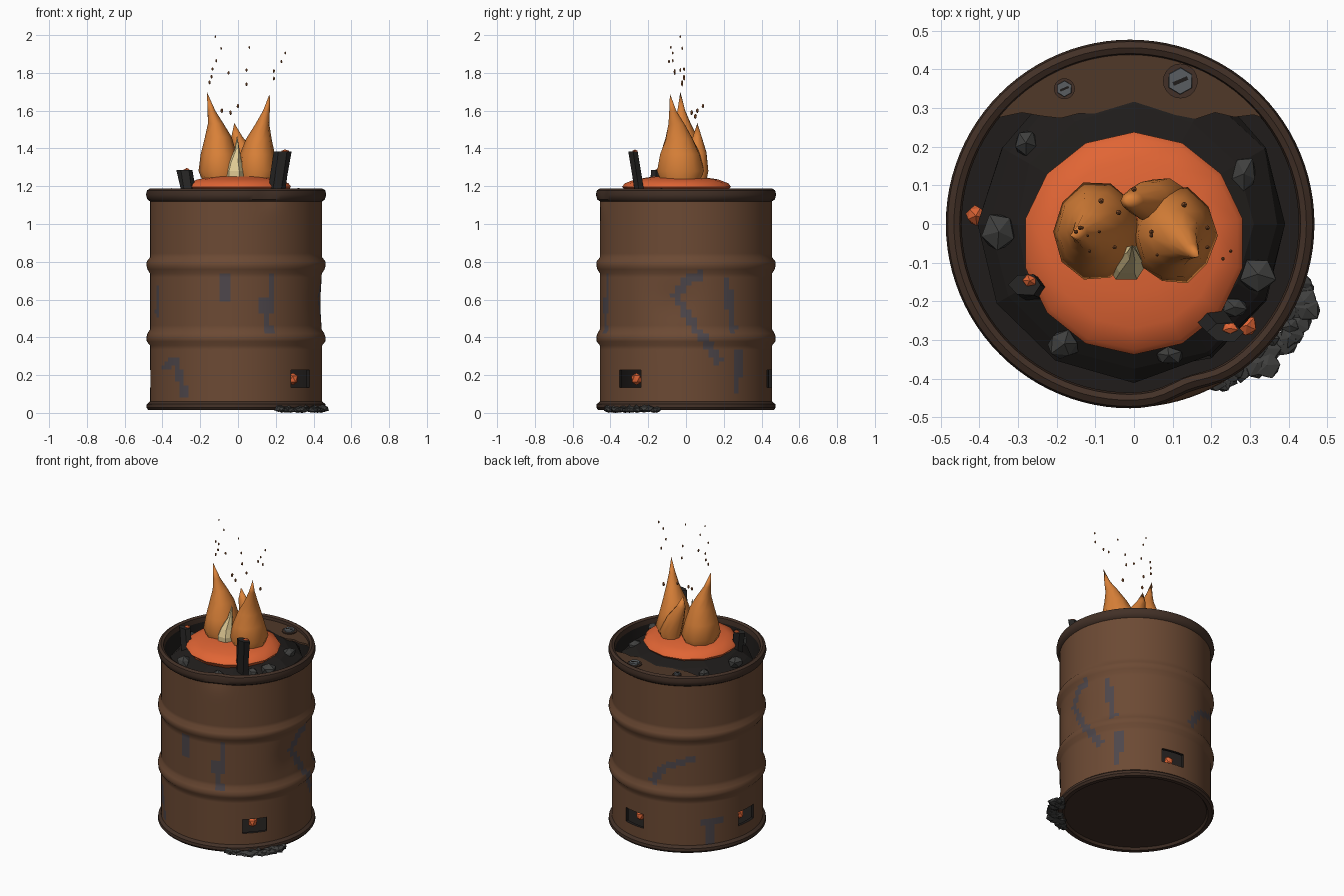
import bpy, bmesh, math, random
from mathutils import Vector, Matrix

if "Cube" in bpy.data.objects:
    bpy.data.objects.remove(bpy.data.objects["Cube"])

random.seed(4)
CX = -0.01  # barrel axis


def mat(name, r, g, b):
    m = bpy.data.materials.new(name)
    m.diffuse_color = (r, g, b, 1)
    m.use_nodes = True
    m.node_tree.nodes["Principled BSDF"].inputs["Base Color"].default_value = m.diffuse_color
    return m


RUST = mat("rust", 0.15, 0.068, 0.034)
RIM = mat("dark_rust", 0.055, 0.03, 0.02)
SOOT = mat("soot", 0.014, 0.012, 0.011)
PAINT = mat("worn_blue_paint", 0.075, 0.062, 0.07)
LID = mat("lid_rust", 0.08, 0.04, 0.022)
COAL = mat("coal", 0.05, 0.05, 0.048)
CHAR = mat("charred_wood", 0.02, 0.019, 0.018)
EMBER = mat("ember", 0.75, 0.13, 0.035)
FLAME = mat("flame", 0.7, 0.22, 0.04)
CORE = mat("flame_core", 0.75, 0.6, 0.3)
SPARK = mat("spark", 0.3, 0.1, 0.03)
STEEL = mat("steel", 0.1, 0.11, 0.12)


def finish(name, bm, mats, angle=None):
    bmesh.ops.recalc_face_normals(bm, faces=bm.faces)
    me = bpy.data.meshes.new(name)
    bm.to_mesh(me)
    bm.free()
    ob = bpy.data.objects.new(name, me)
    bpy.context.collection.objects.link(ob)
    for m in mats:
        me.materials.append(m)
    if angle:
        smooth(ob, angle)
    return ob


def smooth(ob, angle):
    bpy.ops.object.select_all(action='DESELECT')
    ob.select_set(True)
    bpy.context.view_layer.objects.active = ob
    bpy.ops.object.shade_smooth_by_angle(angle=math.radians(angle))


def loft(name, rings, n, mats, angle=None, slot=None, warp=None, jitter=0, turn=0):
    """Skin rings (x, y, z, rx, ry); a zero radius makes a point, open ends are capped."""
    bm = bmesh.new()
    rows = []
    for x, y, z, rx, ry in rings:
        if rx == 0:
            rows.append([bm.verts.new((x, y, z))])
            continue
        row = []
        for i in range(n):
            a = math.tau * i / n + turn
            k = 1 + random.uniform(-jitter, jitter)
            p = Vector((x + rx * k * math.cos(a), y + ry * k * math.sin(a), z))
            row.append(bm.verts.new(warp(p) if warp else p))
        rows.append(row)
    for j, (a, b) in enumerate(zip(rows, rows[1:])):
        for i in range(n):
            k = (i + 1) % n
            if len(a) == 1:
                f = bm.faces.new((a[0], b[k], b[i]))
            elif len(b) == 1:
                f = bm.faces.new((a[i], a[k], b[0]))
            else:
                f = bm.faces.new((a[i], a[k], b[k], b[i]))
            if slot:
                f.material_index = slot(j, f.calc_center_median())
    for row in (rows[0], rows[-1]):
        if len(row) > 1:
            bm.faces.new(row)
    return finish(name, bm, mats, angle)


def chunks(name, items, m, jitter=0.2):
    """Faceted lumps: (x, y, z, rx, ry, rz)."""
    bm = bmesh.new()
    for x, y, z, rx, ry, rz in items:
        vs = bmesh.ops.create_icosphere(bm, subdivisions=1, radius=1)["verts"]
        spin = Matrix.Rotation(random.uniform(0, 6), 3, 'Z')
        for v in vs:
            c = spin @ v.co * random.uniform(1 - jitter, 1 + jitter * 0.5)
            v.co = (x + c.x * rx, y + c.y * ry, z + max(-1, min(1, c.z)) * rz)
    return finish(name, bm, [m])


# ---- barrel: one revolved wall with ribs, rolled rims, dents and paint streaks
STROKES = [[(-68, .44), (-72, .6)], [(-66, .55), (-66, .72)], [(-97, .6), (-98, .72)],
           [(-147, .24), (-135, .28), (-127, .1)], [(-157, .53), (-155, .66)],
           [(-7, .62), (0, .7), (10, .73)], [(-7, .62), (6, .45), (22, .28)],
           [(28, .7), (33, .45)], [(38, .32), (36, .12)],
           [(98, .47), (108, .58), (130, .64)], [(136, .2), (152, .2)], [(143, .2), (143, .08)]]


def near_stroke(az, z):
    p = Vector((math.radians(az) * 0.455, z))
    for s in STROKES:
        for a, b in zip(s, s[1:]):
            a, b = (Vector((math.radians(u) * 0.455, w)) for u, w in (a, b))
            t = max(0, min(1, (p - a).dot(b - a) / (b - a).length_squared))
            if (p - a - (b - a) * t).length < 0.022:
                return True
    return False


def wall_r(z):
    bump = sum(math.sqrt(max(0, 1 - ((z - c) / 0.036) ** 2)) for c in (0.395, 0.785))
    return 0.456 + 0.019 * bump


def dents(p):
    q = Vector((p.x - CX, p.y, 0))
    if q.length < 0.3:
        return p
    az = math.degrees(math.atan2(q.y, q.x))
    d = 0.018 * math.exp(-((az + 70) / 9) ** 2 - ((p.z - 1.18) / 0.08) ** 2)
    d += 0.018 * math.exp(-((az + 8) / 14) ** 2 - ((p.z - 0.58) / 0.12) ** 2)
    return p - q.normalized() * d


foot = [(0, .03), (.43, .03), (.44, .015), (.465, .015), (.475, .028), (.473, .046)]
side = [(wall_r(.06 + i * .0212), .06 + i * .0212) for i in range(51)]
lip = [(.47, 1.13), (.477, 1.155), (.472, 1.178), (.456, 1.188), (.441, 1.18), (.436, 1.15),
       (.436, .06), (0, .06)]
profile = foot + side + lip
n_foot, n_side = len(foot), len(foot) + len(side)


def barrel_slot(j, c):
    if j < n_foot or n_side - 1 <= j < n_side + 5:
        return 1
    if j >= n_side + 5:
        return 2
    return 3 if near_stroke(math.degrees(math.atan2(c.y, c.x - CX)), c.z) else 0


barrel = loft("barrel", [(CX, 0, z, r, r) for r, z in profile], 96, [RUST, RIM, SOOT, PAINT],
              slot=barrel_slot, warp=dents)

# ---- vents cut through the wall, each with a glowing ember behind it
VENTS = (-41, 80, 177)
bm = bmesh.new()
for az in VENTS:
    m = (Matrix.Translation((CX, 0, 0.18)) @ Matrix.Rotation(math.radians(az), 4, 'Z')
         @ Matrix.Translation((0.46, 0, 0)) @ Matrix.Diagonal((0.1, 0.15, 0.092, 1)))
    bmesh.ops.create_cube(bm, size=1, matrix=m)
cutter = finish("vent_cutter", bm, [SOOT])
cutter.hide_render = True
mod = barrel.modifiers.new("vents", 'BOOLEAN')
mod.object, mod.operation, mod.solver = cutter, 'DIFFERENCE', 'EXACT'
mod.material_mode = 'TRANSFER'
cut = bpy.data.meshes.new_from_object(barrel.evaluated_get(bpy.context.evaluated_depsgraph_get()))
barrel.modifiers.clear()
barrel.data = cut
bpy.data.objects.remove(cutter)
smooth(barrel, 40)
chunks("vent_embers", [(CX + .4 * math.cos(math.radians(a)), .4 * math.sin(math.radians(a)), .18,
                        .03, .03, .038) for a in VENTS], EMBER)

# ---- charcoal bed and glowing mound
loft("charcoal_bed", [(0, 0, z, r, r) for r, z in
                      [(.39, .95), (.4, 1.09), (.38, 1.12), (.31, 1.165), (.2, 1.19), (0, 1.2)]],
     12, [SOOT], jitter=0.03)
loft("ember_mound", [(0, -.05, z, r, r) for r, z in
                     [(.26, 1.165), (.288, 1.197), (.275, 1.215), (.22, 1.236), (.13, 1.25), (0, 1.255)]],
     14, [EMBER], angle=60, turn=math.pi / 14)
chunks("coals", [(-.35, -.02, 1.15, .05, .055, .04), (.285, .13, 1.15, .04, .055, .04),
                 (.32, -.13, 1.15, .052, .05, .042), (-.28, .21, 1.14, .035, .04, .04),
                 (-.18, -.31, 1.14, .045, .042, .04), (.09, -.34, 1.13, .04, .028, .04),
                 (.26, -.215, 1.15, .035, .03, .03)], COAL)

# ---- burnt logs with glowing tips
for name, a, b, rx, ry in (("tall_log", (.2, -.24, 1.12), (.235, -.28, 1.385), .046, .028),
                           ("short_log", (-.25, -.175, 1.1), (-.282, -.157, 1.285), .042, .03)):
    ends = [Vector(a).lerp(Vector(b), t) for t in (0, .5, 1)]
    loft(name, [(*p, rx, ry) for p in ends], 6, [CHAR], jitter=0.1)
    chunks(name + "_glow", [(b[0] + .012, b[1] + .01, b[2] - .005, .024, .018, .018)], EMBER)

# ---- flames
flames = {
    "left_flame": [(-.09, -.02, 1.21, .09, .1), (-.095, -.02, 1.28, .112, .13), (-.1, -.02, 1.37, .095, .108),
                   (-.105, -.015, 1.46, .07, .078), (-.118, -.02, 1.53, .042, .048),
                   (-.14, -.025, 1.6, .02, .022), (-.165, -.03, 1.7, 0, 0)],
    "right_flame": [(.1, -.03, 1.21, .09, .1), (.105, -.03, 1.28, .108, .128), (.1, -.03, 1.37, .092, .108),
                    (.11, -.035, 1.45, .068, .076), (.13, -.05, 1.53, .036, .044),
                    (.15, -.07, 1.6, .018, .02), (.168, -.085, 1.69, 0, 0)],
    "back_flame": [(.07, .06, 1.22, .06, .05), (.07, .06, 1.28, .07, .06), (.035, .06, 1.38, .055, .05),
                   (-.005, .06, 1.46, .03, .025), (-.02, .06, 1.535, 0, 0)]}
for name, rings in flames.items():
    loft(name, rings, 10, [FLAME], angle=60, jitter=0.04)
loft("flame_core", [(-.02, -.1, 1.23, .055, .05), (-.02, -.1, 1.28, .055, .05), (-.018, -.095, 1.325, .038, .036),
                    (-.005, -.075, 1.39, .014, .02), (-.005, -.055, 1.47, 0, 0)], 6, [CORE])

# ---- rising sparks
sparks = [(-.12, -.03, 1.992), (-.09, -.02, 1.93), (.06, -.08, 1.935), (.25, -.07, 1.905), (.23, -.09, 1.86),
          (-.115, -.07, 1.865), (-.135, -.01, 1.82), (-.05, -.06, 1.8), (.045, -.03, 1.815), (.045, -.02, 1.74),
          (.19, -.06, 1.81), (.19, -.01, 1.77), (-.14, -.01, 1.78), (-.15, -.02, 1.75),
          (0, .09, 1.625), (-.04, .03, 1.59), (-.085, .06, 1.6), (.13, .05, 1.57)]
chunks("sparks", [(x, y, z, .004 + .004 * (2 - z) / .4, .004 + .004 * (2 - z) / .4, .008 + .006 * (2 - z) / .4)
                  for x, y, z in sparks], SPARK, 0.1)

# ---- torn lid remnant with two bungs
bm = bmesh.new()
arc = [math.radians(39 + 102 * i / 24) for i in range(25)]
edge = [(CX + .438 * math.cos(a), .438 * math.sin(a)) for a in arc]
edge += [(-.29 + .05 * i, .275 + random.uniform(-.004, .016)) for i in range(13)]
lid = bm.faces.new([bm.verts.new((x, y, 1.15)) for x, y in edge])
up = bmesh.ops.extrude_face_region(bm, geom=[lid])["geom"]
bmesh.ops.translate(bm, verts=[v for v in up if isinstance(v, bmesh.types.BMVert)], vec=(0, 0, .012))
finish("lid_remnant", bm, [LID])
for name, x, y, r in (("large_bung", .12, .37, .045), ("small_bung", -.18, .35, .027)):
    loft(name + "_ring", [(x, y, 1.155, r, r), (x, y, 1.168, r, r)], 20, [RIM], angle=40)
    loft(name, [(x, y, 1.16, r * .8, r * .8), (x, y, 1.178, r * .75, r * .75)], 6, [STEEL], turn=.5)
    bm = bmesh.new()
    bmesh.ops.create_cube(bm, size=1, matrix=Matrix.Translation((x, y, 1.178)) @ Matrix.Rotation(.4, 4, 'Z')
                          @ Matrix.Diagonal((r * .9, r * .22, .003, 1)))
    finish(name + "_slot", bm, [SOOT])

# ---- cinders spilled at the foot of the barrel
spill = []
for i in range(26):
    a = math.radians(-62 + 44 * (i + .5) / 26)
    d = random.uniform(.455, .515 if 3 < i < 23 else .48)
    s = random.uniform(.022, .042)
    h = random.uniform(.014, .024)
    spill.append((d * math.cos(a) - .01, d * math.sin(a), h, s, s, h))
chunks("spilled_cinders", spill, COAL)
